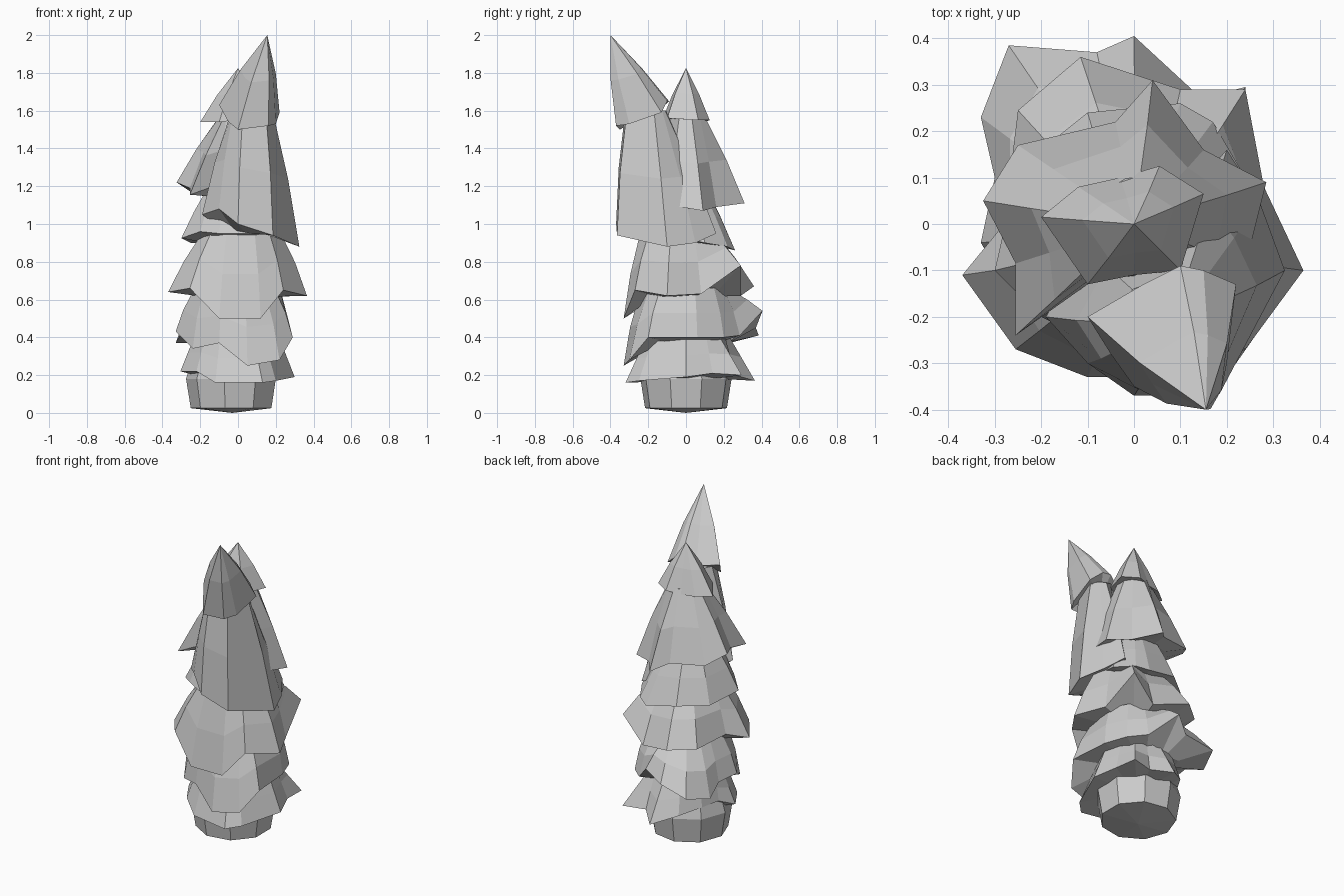
import bpy
import bmesh
import math
from mathutils import Vector

# Remove the default object only
default_cube = bpy.data.objects.get("Cube")
if default_cube:
    bpy.data.objects.remove(default_cube, do_unlink=True)

# One plain grey material
grey = bpy.data.materials.new("plain grey")
grey.use_nodes = True
colour = (0.6, 0.6, 0.6, 1)
grey.diffuse_color = colour
grey.node_tree.nodes["Principled BSDF"].inputs["Base Color"].default_value = colour


def bridge(bm, lower, upper):
    """Join two rings of equal length with quads."""
    count = len(lower)
    for i in range(count):
        j = (i + 1) % count
        bm.faces.new((lower[i], lower[j], upper[j], upper[i]))


def finish(bm, name):
    """Turn the bmesh into a flat shaded object."""
    bmesh.ops.recalc_face_normals(bm, faces=bm.faces[:])
    mesh = bpy.data.meshes.new(name)
    bm.to_mesh(mesh)
    bm.free()
    mesh.materials.append(grey)
    part = bpy.data.objects.new(name, mesh)
    bpy.context.scene.collection.objects.link(part)
    return part


def skirt(name, top, radius, rim, bulge=1.0, under=-0.02):
    """Jagged skirt of branches: rim, shoulder, top ring or apex, and underside."""
    bm = bmesh.new()
    top = Vector(top)
    middle = sum((Vector(p) for p in rim), Vector()) / len(rim)
    pivot = middle if radius == 0 else top
    points = [Vector(p) for p in rim]
    points.sort(key=lambda p: math.atan2(p.y - pivot.y, p.x - pivot.x))

    ends, shoulders, inner = [], [], []
    for p in points:
        outward = Vector((p.x - pivot.x, p.y - pivot.y, 0)).normalized()
        end = top + outward * radius
        half = p.lerp(end, 0.5)
        axis = middle.lerp(top, 0.5)
        shoulder = Vector((axis.x + (half.x - axis.x) * bulge,
                           axis.y + (half.y - axis.y) * bulge, half.z))
        hollow = p.lerp(middle, 0.5)
        hollow.z = middle.z + under
        ends.append(end)
        shoulders.append(shoulder)
        inner.append(hollow)

    rim_ring = [bm.verts.new(p) for p in points]
    shoulder_ring = [bm.verts.new(p) for p in shoulders]
    inner_ring = [bm.verts.new(p) for p in inner]
    bridge(bm, rim_ring, shoulder_ring)
    bridge(bm, inner_ring, rim_ring)
    bm.faces.new(inner_ring)
    if radius == 0:
        tip = bm.verts.new(top)
        for i, vert in enumerate(shoulder_ring):
            bm.faces.new((vert, shoulder_ring[(i + 1) % len(points)], tip))
    else:
        top_ring = [bm.verts.new(p) for p in ends]
        bridge(bm, shoulder_ring, top_ring)
        bm.faces.new(top_ring)
    return finish(bm, name)


def trunk_base(name, centre, sides, rings):
    """Faceted stump with a shallow point underneath."""
    bm = bmesh.new()
    previous = None
    foot = bm.verts.new((centre.x, centre.y, 0))
    for radius, height in rings:
        ring = []
        for i in range(sides):
            angle = math.tau * (i + 0.5) / sides
            ring.append(bm.verts.new((centre.x + radius * math.cos(angle),
                                      centre.y + radius * math.sin(angle), height)))
        if previous:
            bridge(bm, previous, ring)
        else:
            for i in range(sides):
                bm.faces.new((foot, ring[i], ring[(i + 1) % sides]))
        previous = ring
    bm.faces.new(previous)
    return finish(bm, name)


# Stump
trunk_base("trunk_base", Vector((-0.03, 0, 0)), 9, [(0.22, 0.025), (0.245, 0.18), (0.21, 0.3)])

# Shared lower branches, from the ground up
skirt("lowest_branches", (-0.01, 0, 0.42), 0.22, [
    (-.305, -.06, .22), (-.22, -.2, .22), (-.12, -.27, .16), (.13, -.32, .16),
    (.2, -.25, .17), (.3, 0, .19), (.25, .14, .21), (.24, .295, .2),
    (.1, .26, .2), (0, .365, .17), (-.13, .26, .22), (-.21, .14, .25), (-.25, .03, .26)])

skirt("lower_branches", (0, -.01, .66), 0.23, [
    (-.24, -.2, .34), (-.1, -.28, .37), (.05, -.33, .25), (.22, -.3, .28),
    (.29, -.2, .4), (.27, .06, .4), (.22, .2, .4), (.13, .285, .41),
    (0, .405, .54), (-.08, .37, .45), (-.27, .385, .41), (-.33, .23, .37),
    (-.3, .1, .42), (-.33, -.04, .43)], bulge=1.04)

skirt("middle_branches", (.02, -.05, .97), 0.2, [
    (-.37, -.11, .64), (-.255, -.27, .66), (-.1, -.33, .5), (.12, -.33, .5),
    (.24, -.27, .65), (.365, -.1, .62), (.28, .08, .63), (.24, .29, .78),
    (.1, .29, .62), (-.115, .36, .67), (-.25, .245, .67), (-.28, 0, .68)], bulge=1.04)

skirt("upper_branches", (-.02, -.03, 1.2), 0.14, [
    (-.3, -.1, .925), (-.25, .12, .9), (-.1, .24, .9), (.1, .26, .86),
    (.17, .22, .88), (.24, .1, .9), (.2, -.1, .95), (.1, -.27, .95),
    (-.1, -.25, .95), (-.2, -.2, .96)], bulge=1.03)

# Upright rear crown
skirt("rear_crown_branches", (0, 0, 1.57), 0.1, [
    (-.325, .05, 1.22), (-.25, .17, 1.17), (-.04, .22, 1.15), (.04, .31, 1.11),
    (.15, .16, 1.09), (.285, .09, 1.07), (.24, -.09, 1.1), (0, -.15, 1.15),
    (-.1, -.13, 1.21), (-.255, -.24, 1.155), (-.255, -.085, 1.19)],
    bulge=1.05, under=0)

skirt("rear_crown_tip", (0, 0, 1.825), 0, [
    (-.2, .015, 1.54), (-.12, .08, 1.54), (-.03, .1, 1.54), (.055, .125, 1.55),
    (.15, .065, 1.55), (.1, -.1, 1.56), (0, -.11, 1.55), (-.1, -.13, 1.54)],
    bulge=1.12, under=0.01)

# Taller crown leaning to the front
skirt("front_crown_branches", (.08, -.22, 1.6), 0.115, [
    (.325, -.1, .88), (.185, -.365, .94), (0, -.37, 1), (-.1, -.3, 1.08),
    (-.19, -.2, 1.05), (-.1, -.05, 1), (.1, .05, .95), (.2, .16, .95),
    (.27, .05, .9)], bulge=1.06)

skirt("front_crown_tip", (.155, -.4, 2), 0, [
    (-.1, -.2, 1.63), (.02, -.13, 1.62), (.1, -.09, 1.65), (.15, -.1, 1.65),
    (.22, -.13, 1.59), (.2, -.3, 1.53), (.16, -.37, 1.52), (0, -.35, 1.5),
    (-.05, -.28, 1.54)], bulge=1.18, under=0.01)
